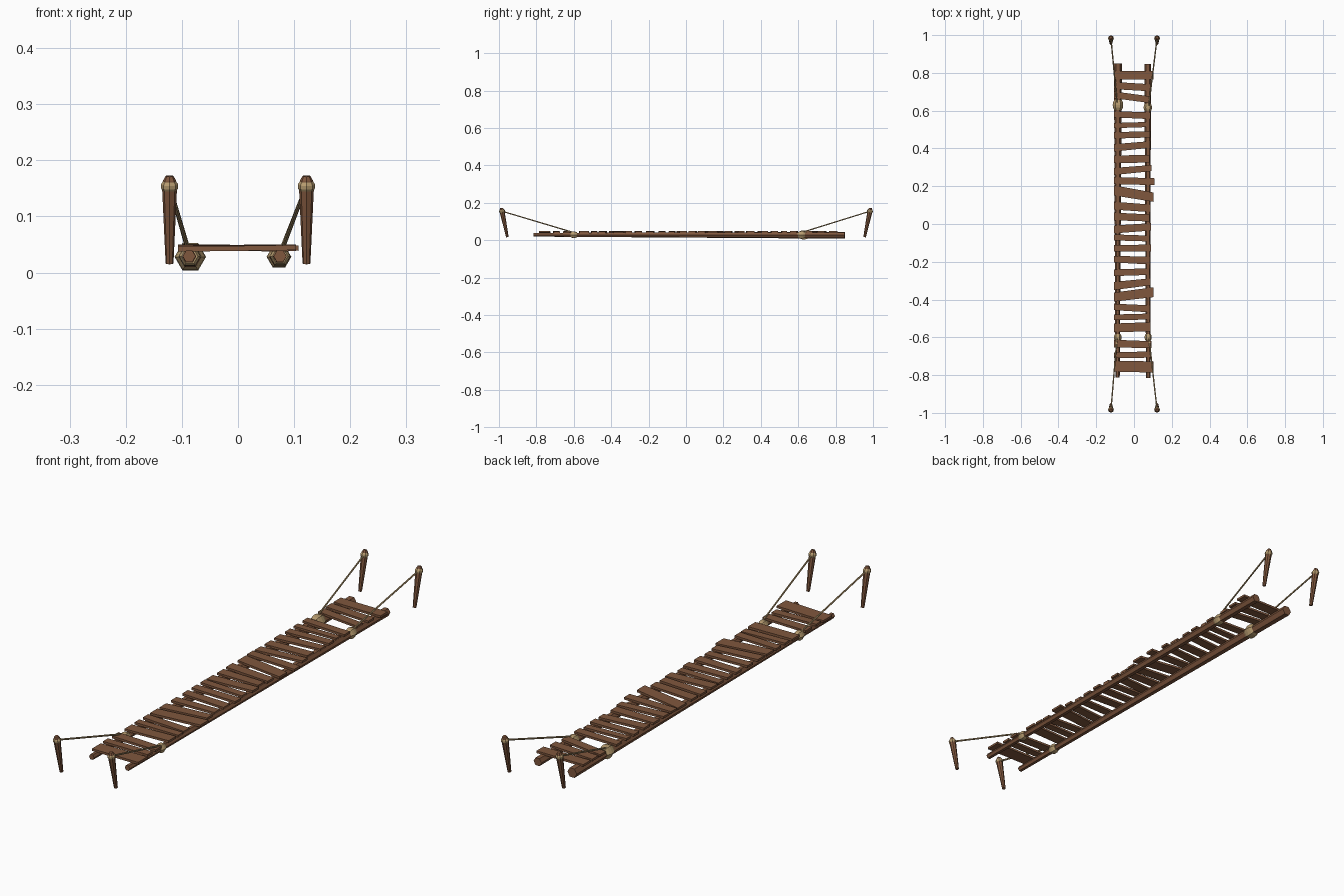
import bpy, bmesh, random
from mathutils import Vector

if "Cube" in bpy.data.objects:
    bpy.data.objects.remove(bpy.data.objects["Cube"])

random.seed(4)

def material(name, rgb):
    m = bpy.data.materials.new(name)
    m.diffuse_color = (*rgb, 1)
    m.use_nodes = True
    m.node_tree.nodes["Principled BSDF"].inputs["Base Color"].default_value = m.diffuse_color
    return m

WOOD = material("brown wood", (0.215, 0.095, 0.047))
ROPE = material("tan rope", (0.47, 0.33, 0.16))

def finish(name, bm, mat):
    bmesh.ops.recalc_face_normals(bm, faces=bm.faces)
    me = bpy.data.meshes.new(name)
    bm.to_mesh(me)
    bm.free()
    me.materials.append(mat)
    ob = bpy.data.objects.new(name, me)
    bpy.context.collection.objects.link(ob)
    return ob

def lathe(name, a, b, profile, mat, sides=6):
    """Flat-sided solid around the line a-b; profile = (fraction along, radius)."""
    import math
    a, b = Vector(a), Vector(b)
    axis = (b - a).normalized()
    u = Vector((1, 0, 0))
    u = (u - axis * u.dot(axis)).normalized()
    v = axis.cross(u)
    bm = bmesh.new()
    rings = []
    for t, r in profile:
        c = a.lerp(b, t)
        rings.append([bm.verts.new(c + r * (u * math.cos(k * math.tau / sides)
                                            + v * math.sin(k * math.tau / sides)))
                      for k in range(sides)])
    for p, q in zip(rings, rings[1:]):
        for k in range(sides):
            n = (k + 1) % sides
            bm.faces.new((p[k], p[n], q[n], q[k]))
    bm.faces.new(rings[0])
    bm.faces.new(rings[-1])
    return finish(name, bm, mat)

def plank(name, y, width, rise, right, left=-0.107):
    """Thin board laid over both rails, slightly uneven in width and height."""
    wl, wr = (width / 2 * random.uniform(0.88, 1.08) for _ in range(2))
    z = 0.0425 + 0.002 * (y + 0.8) / 1.6
    tip = random.uniform(-0.0015, 0.0015)
    bm = bmesh.new()
    low, high = [], []
    for x, w, s in ((left, wl, -1), (right, wr, 1)):
        for side in (-s, s):
            p = Vector((x, y + s * rise / 2 + side * w, z + s * tip))
            low.append(bm.verts.new(p - Vector((0, 0, 0.004))))
            high.append(bm.verts.new(p + Vector((0, 0, 0.005))))
    order = (0, 1, 2, 3)
    # corner order runs round the board
    bm.faces.new([low[i] for i in order])
    bm.faces.new([high[i] for i in order])
    for i in range(4):
        j = (i + 1) % 4
        bm.faces.new((low[i], low[j], high[j], high[i]))
    return finish(name, bm, WOOD)

# Tapered log rails
lathe("left_rail", (-0.087, -0.812, 0.029), (-0.085, 0.85, 0.026),
      [(0, 0.0115), (0.5, 0.016), (1, 0.021)], WOOD)
lathe("right_rail", (0.075, -0.815, 0.029), (0.072, 0.847, 0.027),
      [(0, 0.0115), (0.5, 0.0145), (1, 0.0175)], WOOD)

# Planks: centre y, width, rise from left to right, right end x
PLANKS = [
    (0.787, 0.050, 0.000, 0.103), (0.727, 0.042, -0.012, 0.092),
    (0.671, 0.034, -0.026, 0.085), (0.577, 0.036, -0.008, 0.087),
    (0.524, 0.030, 0.006, 0.080), (0.472, 0.032, 0.006, 0.086),
    (0.412, 0.038, 0.018, 0.086), (0.344, 0.040, 0.004, 0.082),
    (0.287, 0.036, 0.018, 0.092), (0.227, 0.037, -0.006, 0.108),
    (0.160, 0.055, -0.036, 0.103), (0.090, 0.040, -0.014, 0.088),
    (0.036, 0.038, -0.008, 0.082), (-0.022, 0.040, 0.014, 0.090),
    (-0.074, 0.032, -0.006, 0.082), (-0.128, 0.036, 0.000, 0.090),
    (-0.190, 0.040, -0.008, 0.085), (-0.255, 0.036, 0.006, 0.082),
    (-0.317, 0.040, 0.022, 0.088), (-0.374, 0.052, 0.026, 0.103),
    (-0.444, 0.036, -0.010, 0.084), (-0.492, 0.030, 0.004, 0.086),
    (-0.547, 0.052, 0.006, 0.087), (-0.636, 0.040, -0.006, 0.092),
    (-0.693, 0.034, 0.004, 0.090), (-0.755, 0.056, -0.004, 0.103),
]
for i, row in enumerate(PLANKS):
    plank(f"plank_{i + 1}", *row)

# Rope wraps on the rails: corner name, x, y, z, radius
WRAPS = [("front_left", -0.086, -0.600, 0.029, 0.020),
         ("front_right", 0.075, -0.600, 0.029, 0.019),
         ("back_left", -0.085, 0.630, 0.028, 0.028),
         ("back_right", 0.073, 0.617, 0.028, 0.022)]
for name, x, y, z, r in WRAPS:
    h = r * 0.9
    lathe(name + "_rope_wrap", (x, y - h, z), (x, y + h, z),
          [(0, r * 0.72), (0.22, r * 0.93), (0.5, r), (0.78, r * 0.93), (1, r * 0.72)], ROPE)

    # Leaning stake with a blunt tip, rope collar and tie rope
    sx, sy = (1 if x > 0 else -1), (1 if y > 0 else -1)
    foot = Vector((sx * 0.122, sy * 0.955, 0.016))
    top = Vector((sx * 0.122, sy * 0.987, 0.172))
    lathe(name + "_stake", foot, top,
          [(0, 0.007), (0.85, 0.0132), (0.95, 0.0115), (1, 0.007)], WOOD, 8)
    lathe(name + "_stake_collar", foot.lerp(top, 0.83), foot.lerp(top, 0.945),
          [(0, 0.0125), (0.3, 0.0155), (0.65, 0.0155), (1, 0.011)], ROPE, 8)
    lathe(name + "_tie_rope", foot.lerp(top, 0.89), (x + sx * 0.004, y, z + r * 0.6),
          [(0, 0.0035), (1, 0.0035)], ROPE, 6)
